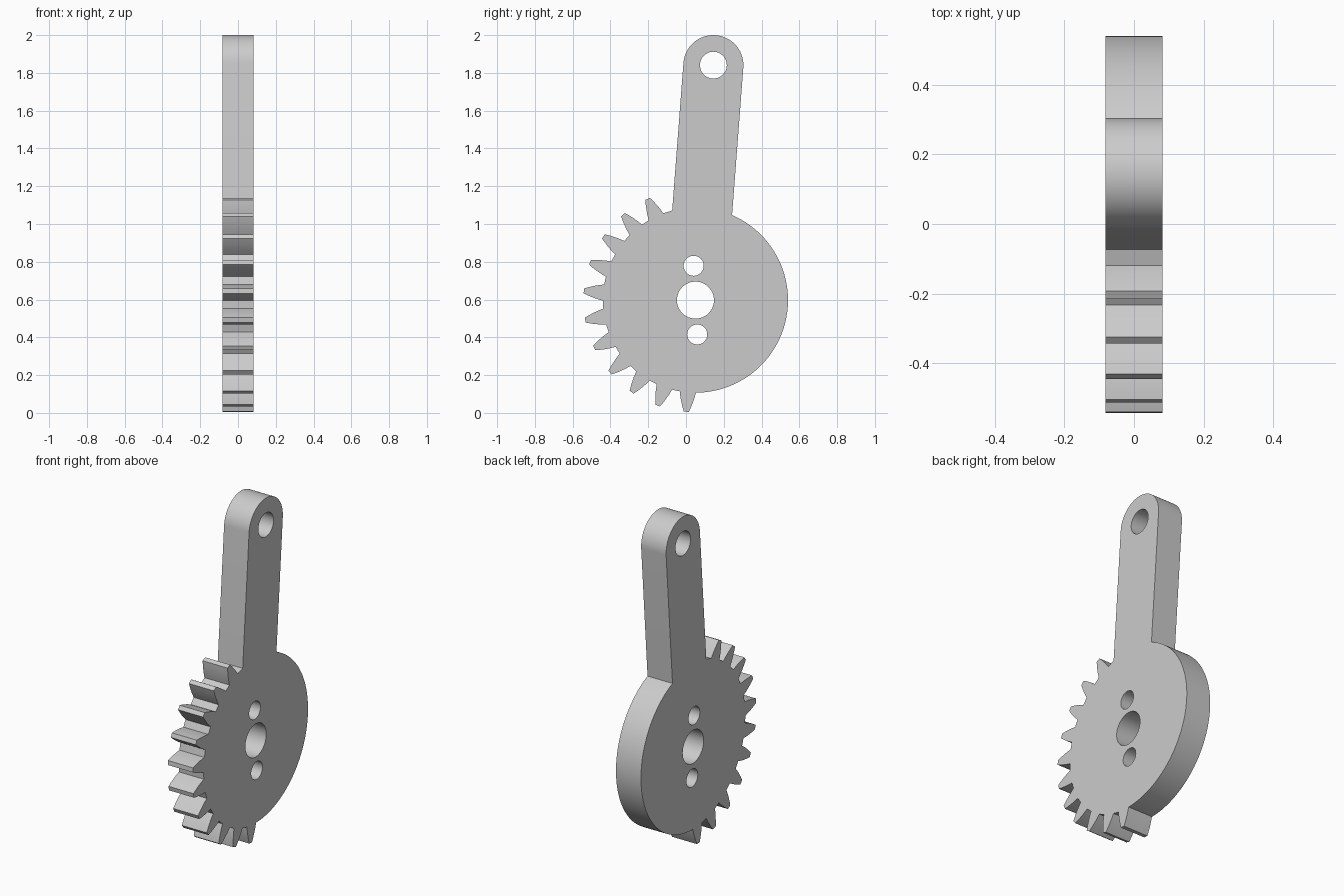
import bpy, bmesh
from math import sin, cos, asin, atan2, degrees, radians, pi

cube = bpy.data.objects.get("Cube")
if cube:
    bpy.data.objects.remove(cube, do_unlink=True)

HALF_THICK = 0.082
HUB = (0.05, 0.597)         # (y, z)
PIVOT = (0.145, 1.841)
DISC_R, ARM_R = 0.49, 0.159
TOOTH = [(0.49, 0.043), (0.52, 0.037), (0.545, 0.03), (0.57, 0.022), (0.593, 0.013)]  # radius, half width
FIRST_TOOTH, PITCH, TEETH = 115.3, 15, 11


def polar(centre, r, deg):
    a = radians(deg)
    return (centre[0] + r * cos(a), centre[1] + r * sin(a))


def arc(centre, r, start, end, steps):
    return [polar(centre, r, start + (end - start) * i / steps) for i in range(steps + 1)]


def circle(centre, r, steps=48):
    return arc(centre, r, 0, 360, steps)[:-1]


# Outline: teeth, then the plain side of the disc, then the arm
axis = degrees(atan2(PIVOT[1] - HUB[1], PIVOT[0] - HUB[0]))
spread = degrees(asin(ARM_R / DISC_R))
outline = []
for k in range(TEETH):
    mid = FIRST_TOOTH + PITCH * k
    outline += [polar(HUB, r, mid - degrees(w / r)) for r, w in TOOTH]
    outline += [polar(HUB, r, mid + degrees(w / r)) for r, w in reversed(TOOTH)]
last = FIRST_TOOTH + PITCH * (TEETH - 1) + degrees(TOOTH[0][1] / DISC_R)
outline += arc(HUB, DISC_R, last, 360 + axis - spread, 64)[1:]
outline += arc(PIVOT, ARM_R, axis - 90, axis + 90, 40)
outline.append(polar(HUB, DISC_R, axis + spread))

# Holes: pivot, shaft and two small screw holes
loops = [outline, circle(PIVOT, 0.071), circle(HUB, 0.098),
         circle(polar(HUB, 0.182, 93), 0.053), circle(polar(HUB, 0.182, 273), 0.053)]

# Fill the flat plate and extrude it through its thickness
bm = bmesh.new()
edges = []
for loop in loops:
    verts = [bm.verts.new((-HALF_THICK, y, z)) for y, z in loop]
    edges += [bm.edges.new((v, verts[i - 1])) for i, v in enumerate(verts)]
bmesh.ops.triangle_fill(bm, edges=edges, use_beauty=True, normal=(1, 0, 0))
result = bmesh.ops.extrude_face_region(bm, geom=bm.faces[:], use_keep_orig=True)
new_verts = [g for g in result["geom"] if isinstance(g, bmesh.types.BMVert)]
bmesh.ops.translate(bm, verts=new_verts, vec=(2 * HALF_THICK, 0, 0))
bmesh.ops.recalc_face_normals(bm, faces=bm.faces[:])
mesh = bpy.data.meshes.new("gear_arm")
bm.to_mesh(mesh)
bm.free()

gear_arm = bpy.data.objects.new("gear_arm", mesh)
bpy.context.collection.objects.link(gear_arm)

# Plain grey material
grey = bpy.data.materials.new("light_grey")
grey.use_nodes = True
grey.diffuse_color = (0.6, 0.6, 0.6, 1)
grey.node_tree.nodes["Principled BSDF"].inputs["Base Color"].default_value = (0.6, 0.6, 0.6, 1)
mesh.materials.append(grey)

# Smooth arcs with sharp rims
bpy.ops.object.select_all(action='DESELECT')
gear_arm.select_set(True)
bpy.context.view_layer.objects.active = gear_arm
bpy.ops.object.shade_smooth_by_angle(angle=radians(25))
